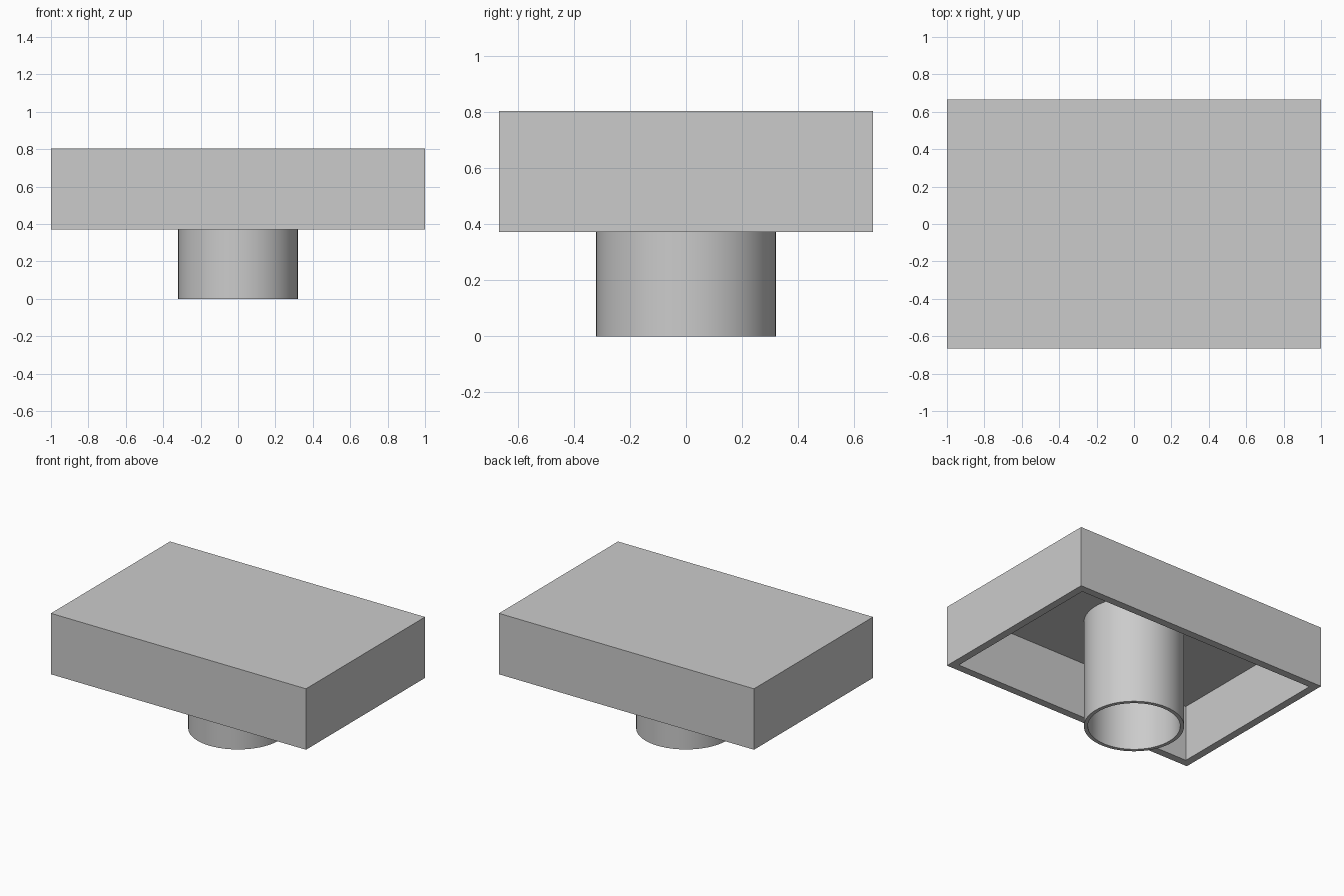
import bpy
import bmesh
import math
from mathutils import Matrix

default = bpy.data.objects.get("Cube")
if default:
    bpy.data.objects.remove(default, do_unlink=True)

LENGTH, WIDTH = 2.0, 1.333
TOP, RIM = 0.803, 0.371
WALL, ROOF = 0.054, 0.036
TUBE_RADIUS, TUBE_WALL = 0.32, 0.025
CEILING = TOP - ROOF

grey = bpy.data.materials.new("plain grey")
colour = (0.6, 0.6, 0.6, 1)
grey.use_nodes = True
grey.diffuse_color = colour
grey.node_tree.nodes["Principled BSDF"].inputs["Base Color"].default_value = colour


def hollow_from_below(bm, wall, depth):
    """Inset the bottom face and push it up to form a cavity."""
    bm.normal_update()
    bottom = min(bm.faces, key=lambda f: f.normal.z)
    bmesh.ops.inset_region(bm, faces=[bottom], thickness=wall, use_even_offset=True)
    floor = bmesh.ops.extrude_discrete_faces(bm, faces=[bottom])["faces"][0]
    bmesh.ops.translate(bm, verts=floor.verts, vec=(0, 0, depth))


def finish(bm, name):
    bmesh.ops.recalc_face_normals(bm, faces=bm.faces)
    mesh = bpy.data.meshes.new(name)
    bm.to_mesh(mesh)
    bm.free()
    mesh.materials.append(grey)
    obj = bpy.data.objects.new(name, mesh)
    bpy.context.collection.objects.link(obj)
    return obj


# Rectangular shell, open underneath
bm = bmesh.new()
place = Matrix.Translation((0, 0, (TOP + RIM) / 2)) @ Matrix.Diagonal((LENGTH, WIDTH, TOP - RIM, 1))
bmesh.ops.create_cube(bm, size=1, matrix=place)
hollow_from_below(bm, WALL, CEILING - RIM)
finish(bm, "block_shell")

# Round tube hanging from the ceiling of the shell
bm = bmesh.new()
tube_top = CEILING + ROOF / 2
bmesh.ops.create_cone(bm, cap_ends=True, segments=64, radius1=TUBE_RADIUS, radius2=TUBE_RADIUS,
                      depth=tube_top, matrix=Matrix.Translation((0, 0, tube_top / 2)))
hollow_from_below(bm, TUBE_WALL, CEILING - 0.002)
tube = finish(bm, "centre_tube")

# Smooth the round walls, keep the rim crisp
bpy.ops.object.select_all(action="DESELECT")
tube.select_set(True)
bpy.context.view_layer.objects.active = tube
bpy.ops.object.shade_smooth_by_angle(angle=math.radians(30))
